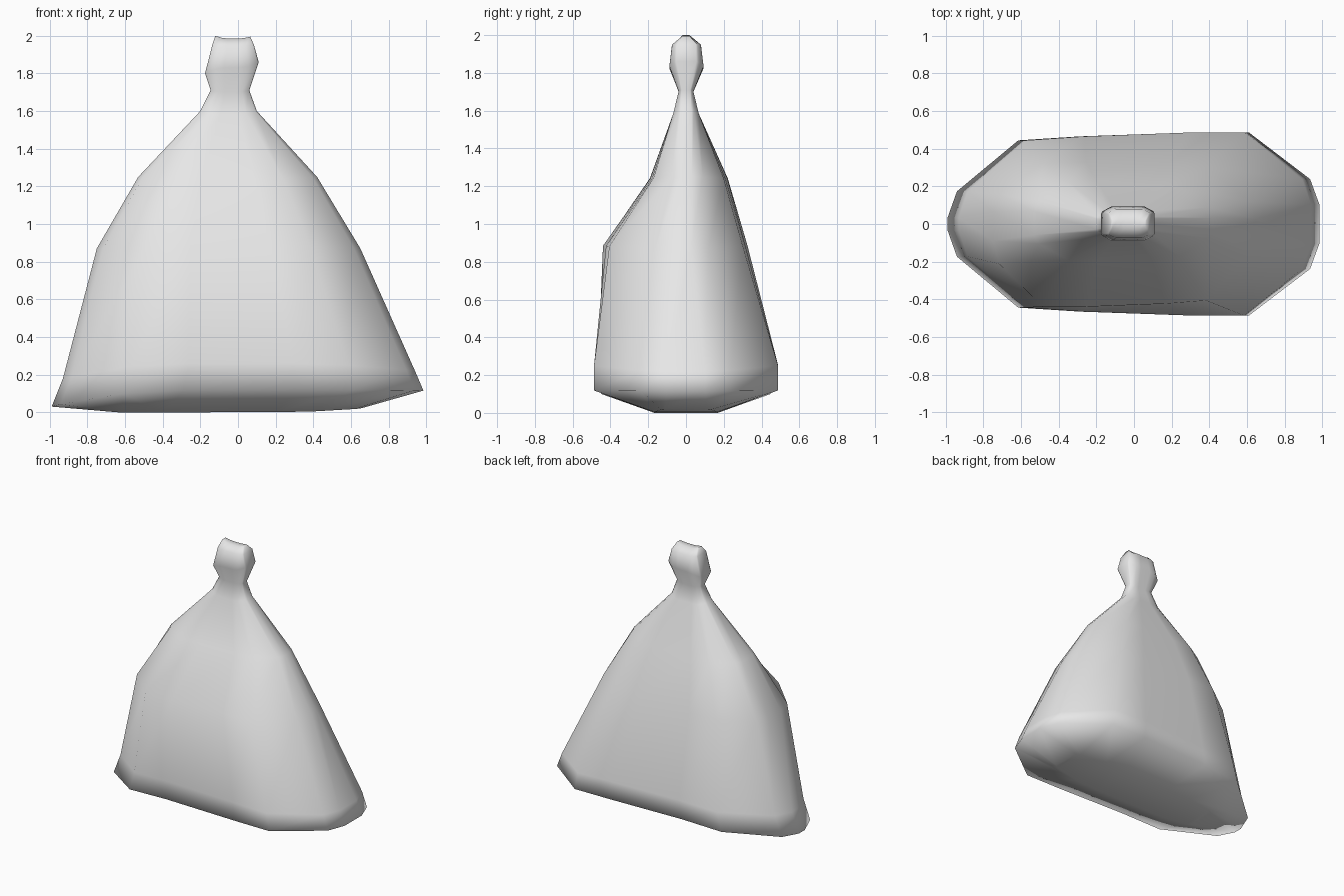
import bpy
import bmesh

old = bpy.data.objects.get("Cube")
if old:
    bpy.data.objects.remove(old, do_unlink=True)

# Plain grey sack material
grey = bpy.data.materials.new("sack_grey")
grey.use_nodes = True
colour = (0.8, 0.8, 0.8, 1)
grey.diffuse_color = colour
grey.node_tree.nodes["Principled BSDF"].inputs["Base Color"].default_value = colour

# Stations along the long axis, and the half-width of the sack at each
STATIONS = (-1, -.95, -.62, -.29, .31, .62, .95, 1)
WIDTHS = (.14, .42, .95, .97, .97, .95, .42, .14)


def ring(bm, xl, xr, front, back, zl, zm, zr, lean=0, square=0):
    """Flattened cross-section: front stations, then back stations reversed."""
    mid, half = (xl + xr) / 2, (xr - xl) / 2

    def side(y):
        row = []
        for u, w in zip(STATIONS, WIDTHS):
            w = w + (1 - w) * square + lean * u
            z_end = zl if u < 0 else zr
            z = zm + (z_end - zm) * abs(u) ** 3
            row.append(bm.verts.new((mid + half * u, y * w, z)))
        return row

    return side(front), side(back)


# left x, right x, front y, back y, left z, middle z, right z, lean, squareness
RINGS = (
    (-.64, .65, -.17, .17, 0, 0, .02, 0, .6),            # underside
    (-.99, .985, -.49, .49, .03, .12, .115, .07, 0),     # lower rim
    (-.93, .94, -.49, .49, .18, .26, .22, .07, 0),       # upper rim
    (-.75, .65, -.445, .33, .87, .885, .87, -.06, 0),    # belly
    (-.53, .42, -.19, .22, 1.25, 1.24, 1.25, -.08, .1),  # shoulder
    (-.20, .10, -.07, .07, 1.6, 1.58, 1.6, 0, .3),       # gather
    (-.145, .06, -.04, .04, 1.71, 1.7, 1.71, 0, .5),     # tie
    (-.175, .11, -.09, .095, 1.8, 1.83, 1.86, 0, .5),    # knot
    (-.137, .085, -.075, .08, 1.95, 1.95, 1.95, 0, .6),  # knot top
    (-.12, .065, -.027, .027, 2.0, 1.985, 1.995, 0, .6), # crown
)

bm = bmesh.new()
rows = [ring(bm, *r) for r in RINGS]
loops = [f + b[::-1] for f, b in rows]

# Side walls
for low, high in zip(loops, loops[1:]):
    n = len(low)
    for i in range(n):
        j = (i + 1) % n
        bm.faces.new((low[i], low[j], high[j], high[i]))

# Base and crown, bridged from front to back
for front, back in (rows[0], rows[-1]):
    for i in range(len(front) - 1):
        bm.faces.new((front[i], front[i + 1], back[i + 1], back[i]))

bmesh.ops.recalc_face_normals(bm, faces=bm.faces)
for face in bm.faces:
    face.smooth = True

mesh = bpy.data.meshes.new("tied_sack")
bm.to_mesh(mesh)
bm.free()
mesh.materials.append(grey)
sack = bpy.data.objects.new("tied_sack", mesh)
bpy.context.collection.objects.link(sack)
